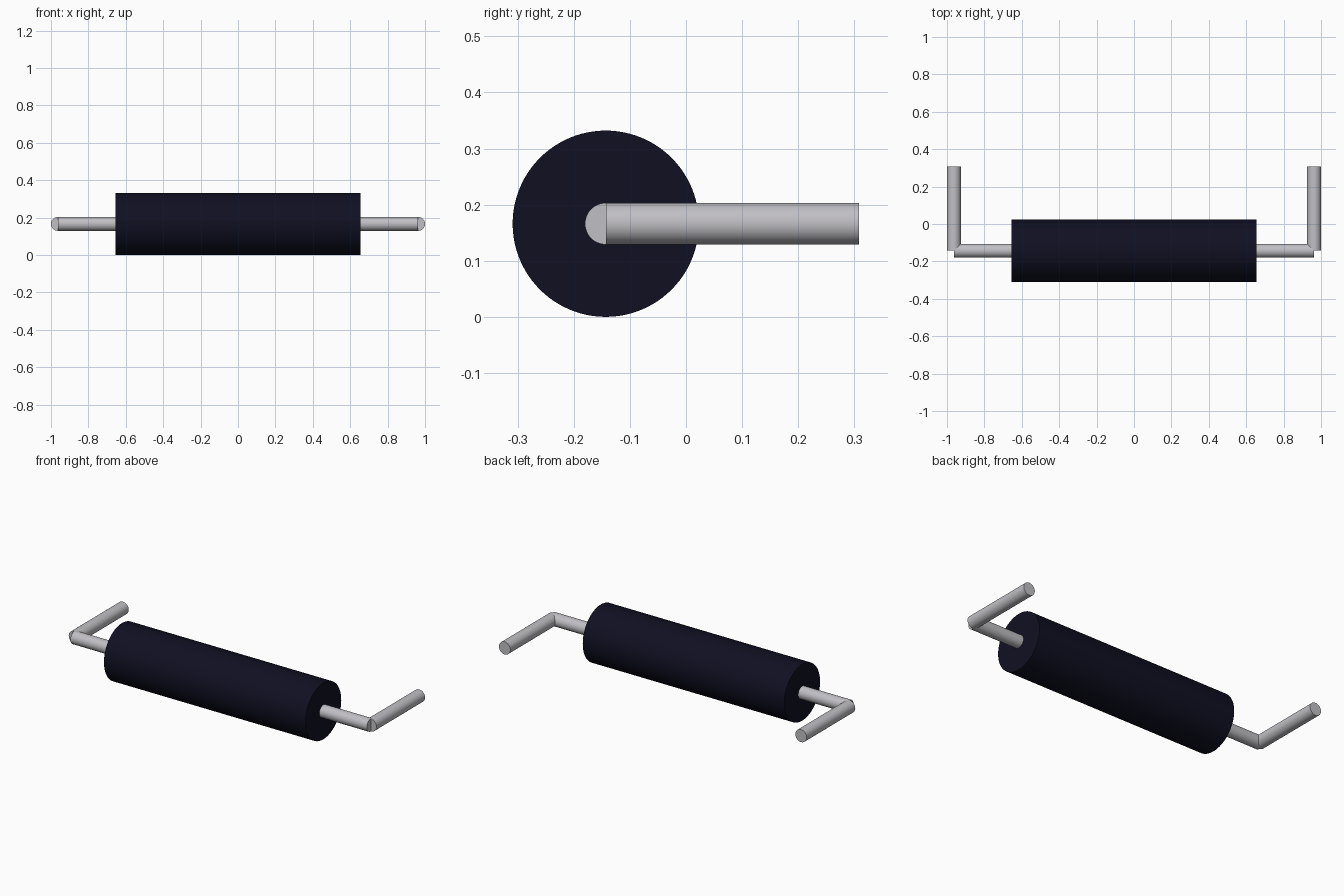
import bpy
from mathutils import Vector

cube = bpy.data.objects.get("Cube")
if cube:
    bpy.data.objects.remove(cube, do_unlink=True)


def make_material(name, rgb, roughness):
    mat = bpy.data.materials.new(name)
    mat.use_nodes = True
    color = (*rgb, 1)
    mat.diffuse_color = color
    bsdf = mat.node_tree.nodes["Principled BSDF"]
    bsdf.inputs["Base Color"].default_value = color
    bsdf.inputs["Roughness"].default_value = roughness
    return mat


def cylinder(name, start, end, radius, mat, sides=64):
    """Capped cylinder between two points, smooth round its side."""
    start, end = Vector(start), Vector(end)
    axis = end - start
    bpy.ops.mesh.primitive_cylinder_add(
        vertices=sides, radius=radius, depth=axis.length,
        location=(start + end) / 2,
        rotation=axis.to_track_quat("Z", "Y").to_euler())
    obj = bpy.context.object
    obj.name = name
    obj.data.materials.append(mat)
    bpy.ops.object.shade_smooth_by_angle()
    return obj


navy = make_material("dark navy", (0.005, 0.005, 0.016), 0.6)
grey = make_material("light grey metal", (0.53, 0.52, 0.55), 0.5)

BODY_R, BODY_X = 0.166, 0.655
LEAD_R, LEAD_X = 0.037, 0.963
AXIS_Y, TIP_Y = -0.143, 0.308
Z = BODY_R

# Main body
cylinder("body", (-BODY_X, AXIS_Y, Z), (BODY_X, AXIS_Y, Z), BODY_R, navy, 96)

# Straight stub and bent arm at each end, overlapping at the corner
for side, s in (("left", 1), ("right", -1)):
    corner = (s * LEAD_X, AXIS_Y, Z)
    cylinder(f"{side}_stub", (s * (BODY_X - 0.01), AXIS_Y, Z), corner, LEAD_R, grey)
    cylinder(f"{side}_arm", corner, (s * LEAD_X, TIP_Y, Z), LEAD_R, grey)
